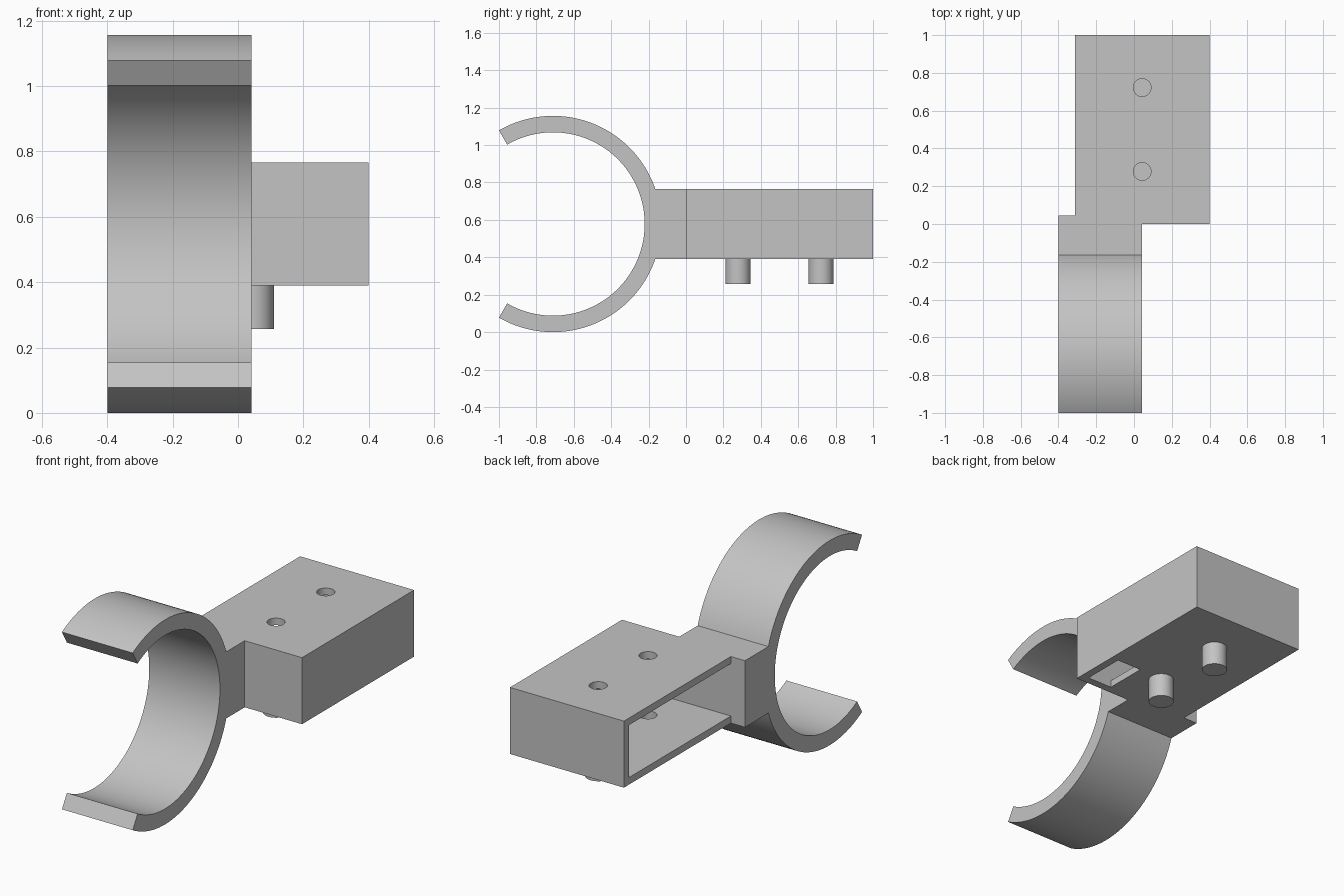
import bpy, bmesh
from math import sin, cos, asin, radians

cube = bpy.data.objects.get("Cube")
if cube:
    bpy.data.objects.remove(cube, do_unlink=True)

grey = bpy.data.materials.new("plain grey")
grey.use_nodes = True
colour = (0.55, 0.55, 0.55, 1)
grey.diffuse_color = colour
grey.node_tree.nodes["Principled BSDF"].inputs["Base Color"].default_value = colour

MID, HALF = 0.578, 0.188          # centre height and half height of the housing
LOW, HIGH = MID - HALF, MID + HALF
WALL = 0.045
PEG_X, PEG_YS = 0.043, (0.278, 0.722)


def make(name, bm):
    bmesh.ops.recalc_face_normals(bm, faces=bm.faces)
    mesh = bpy.data.meshes.new(name)
    bm.to_mesh(mesh)
    bm.free()
    mesh.materials.append(grey)
    ob = bpy.data.objects.new(name, mesh)
    bpy.context.collection.objects.link(ob)
    return ob


def box(name, xs, ys, zs):
    bm = bmesh.new()
    bmesh.ops.create_cube(bm, size=1)
    for v in bm.verts:
        for i, (a, b) in enumerate((xs, ys, zs)):
            v.co[i] = a if v.co[i] < 0 else b
    return make(name, bm)


def rod(name, y, radius, z0, z1):
    bm = bmesh.new()
    bmesh.ops.create_cone(bm, cap_ends=True, segments=48, radius1=radius,
                          radius2=radius, depth=z1 - z0)
    bmesh.ops.translate(bm, verts=bm.verts, vec=(PEG_X, y, (z0 + z1) / 2))
    return make(name, bm)


def combine(target, tool, operation):
    mod = target.modifiers.new(tool.name, 'BOOLEAN')
    mod.operation, mod.solver, mod.object = operation, 'EXACT', tool
    bpy.context.view_layer.objects.active = target
    bpy.ops.object.modifier_apply(modifier=mod.name)
    bpy.data.objects.remove(tool, do_unlink=True)


def arc(radius, start, end, steps):
    angles = [start + (end - start) * i / steps for i in range(steps + 1)]
    return [(-0.711 + radius * cos(a), MID + radius * sin(a)) for a in angles]


# Open clip ring with its mounting block, extruded sideways from one profile
OUTER, INNER = 0.578, 0.49
gap, root = radians(120), asin(HALF / OUTER)
profile = (arc(OUTER, gap, root, 40) + [(WALL, HIGH), (WALL, LOW)]
           + arc(OUTER, -root, -gap, 40) + arc(INNER, -gap, gap, 96))
bm = bmesh.new()
face = bm.faces.new([bm.verts.new((-0.4, y, z)) for y, z in profile])
side = bmesh.ops.extrude_face_region(bm, geom=[face])["geom"]
bmesh.ops.translate(bm, vec=(0.442, 0, 0),
                    verts=[g for g in side if isinstance(g, bmesh.types.BMVert)])
holder = make("clip_holder", bm)

# Housing and pegs joined to the clip
combine(holder, box("housing", (-0.312, 0.4), (0, 1), (LOW, HIGH)), 'UNION')
for y in PEG_YS:
    combine(holder, rod("peg", y, 0.067, 0.256, LOW + 0.02), 'UNION')

# Cavity open on one side, and a slot through the floor
combine(holder, box("cavity", (-0.33, 0.4 - WALL), (WALL, 1 - WALL),
                    (LOW + 0.04, HIGH - 0.04)), 'DIFFERENCE')
combine(holder, box("slot", (0.2, 0.4 - WALL), (WALL, 0.29),
                    (LOW - 0.05, LOW + 0.1)), 'DIFFERENCE')

# Holes through the roof, continuing blind into the pegs
for y in PEG_YS:
    combine(holder, rod("hole", y, 0.047, 0.3, HIGH + 0.1), 'DIFFERENCE')

bpy.ops.object.select_all(action='DESELECT')
holder.select_set(True)
bpy.context.view_layer.objects.active = holder
bpy.ops.object.shade_smooth_by_angle(angle=radians(30))
